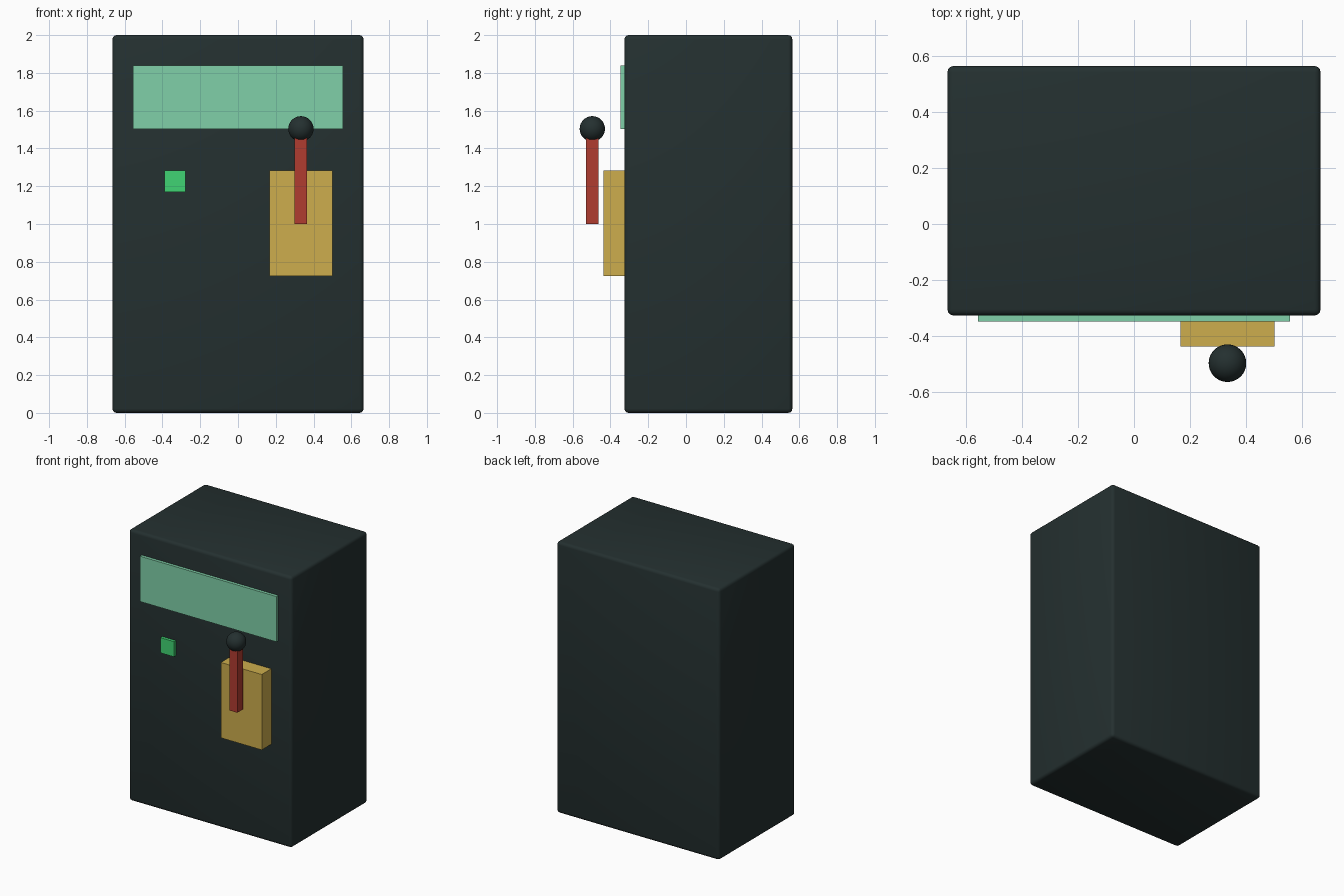
import bpy


def linear(c):
    c /= 255
    return c / 12.92 if c <= 0.04045 else ((c + 0.055) / 1.055) ** 2.4


def material(name, *rgb):
    mat = bpy.data.materials.new(name)
    mat.use_nodes = True
    colour = [linear(c) for c in rgb] + [1]
    mat.diffuse_color = colour
    mat.node_tree.nodes["Principled BSDF"].inputs["Base Color"].default_value = colour
    return mat


def box(name, mat, low, high):
    centre = [(a + b) / 2 for a, b in zip(low, high)]
    bpy.ops.mesh.primitive_cube_add(size=1, location=centre)
    obj = bpy.context.object
    obj.name = name
    obj.scale = [b - a for a, b in zip(low, high)]
    bpy.ops.object.transform_apply(location=False, rotation=False, scale=True)
    obj.data.materials.append(mat)
    return obj


default = bpy.data.objects.get("Cube")
if default:
    bpy.data.objects.remove(default, do_unlink=True)

charcoal = material("charcoal", 36, 48, 48)
mint = material("mint", 128, 208, 168)
green = material("bright green", 64, 212, 115)
gold = material("gold", 205, 174, 77)
red = material("red", 176, 60, 48)

# Cabinet with softly rounded edges
front = -0.326
cabinet = box("cabinet", charcoal, (-0.665, front, 0), (0.665, 0.563, 2))
bevel = cabinet.modifiers.new("rounded edges", "BEVEL")
bevel.width = 0.022
bevel.segments = 3
bpy.context.view_layer.objects.active = cabinet
bpy.ops.object.shade_smooth()

# Front fittings
box("display_panel", mint, (-0.556, -0.348, 1.504), (0.556, front + 0.02, 1.838))
box("button", green, (-0.39, -0.348, 1.17), (-0.279, front + 0.02, 1.282))
box("lever_housing", gold, (0.166, -0.437, 0.726), (0.5, front + 0.02, 1.282))

# Lever and knob
box("lever", red, (0.3, -0.53, 1.0), (0.366, -0.463, 1.504))
bpy.ops.mesh.primitive_uv_sphere_add(segments=32, ring_count=16, radius=0.067,
                                     location=(0.333, -0.496, 1.504))
knob = bpy.context.object
knob.name = "lever_knob"
knob.data.materials.append(charcoal)
bpy.ops.object.shade_smooth()
